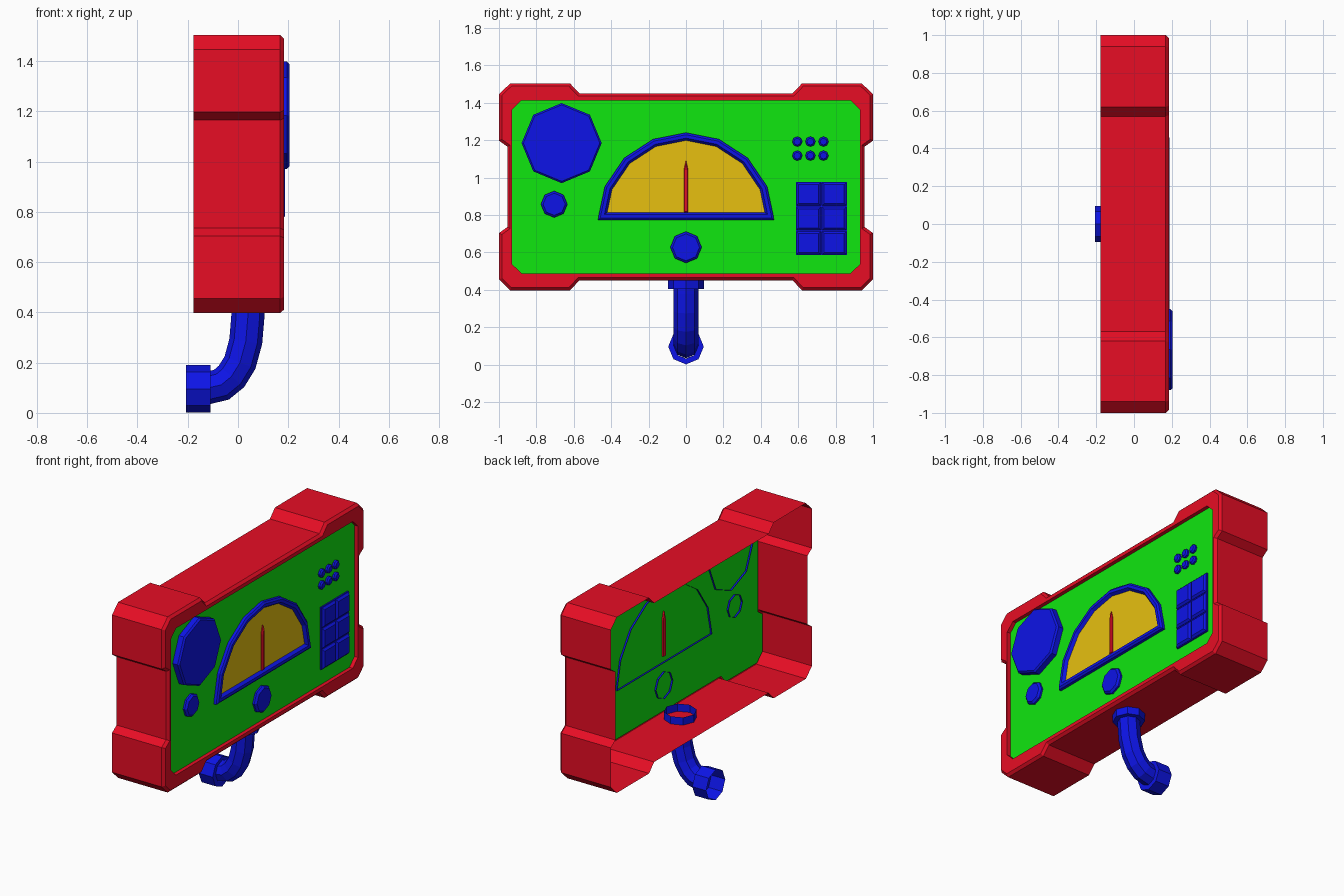
import bpy
import math
from mathutils import Vector

if "Cube" in bpy.data.objects:
    bpy.data.objects.remove(bpy.data.objects["Cube"])

Y = Vector((0, 1, 0))
X = Vector((1, 0, 0))


def material(name, rgb):
    m = bpy.data.materials.new(name)
    m.diffuse_color = (*rgb, 1)
    m.use_nodes = True
    m.node_tree.nodes["Principled BSDF"].inputs["Base Color"].default_value = m.diffuse_color
    return m


RED = material("red", (0.80, 0.004, 0.018))
GREEN = material("green", (0.005, 0.80, 0.005))
BLUE = material("blue", (0.004, 0.007, 0.80))
YELLOW = material("yellow", (0.80, 0.53, 0.005))


def loft(name, rings, mat, start=False, end=False):
    """Skin a stack of equal-length rings, optionally capping the ends."""
    n = len(rings[0])
    verts = [tuple(p) for ring in rings for p in ring]
    faces = []
    for k in range(len(rings) - 1):
        a, b = k * n, (k + 1) * n
        for i in range(n):
            j = (i + 1) % n
            faces.append((a + i, a + j, b + j, b + i))
    if start:
        faces.append(tuple(reversed(range(n))))
    if end:
        faces.append(tuple(range(len(verts) - n, len(verts))))
    me = bpy.data.meshes.new(name)
    me.from_pydata(verts, [], faces)
    me.materials.append(mat)
    ob = bpy.data.objects.new(name, me)
    bpy.context.collection.objects.link(ob)
    return ob


def at(x, loop):
    """Place a (y, z) loop at depth x."""
    return [(x, y, z) for y, z in loop]


def inset(loop, d):
    """Shrink a counter-clockwise loop by d with mitred corners."""
    out = []
    for i in range(len(loop)):
        p, q, r = (Vector(loop[k % len(loop)]) for k in (i - 1, i, i + 1))
        e, f = (q - p).normalized(), (r - q).normalized()
        n1, n2 = Vector((-e.y, e.x)), Vector((-f.y, f.x))
        out.append(tuple(q + (n1 + n2) * d / (1 + n1.dot(n2))))
    return out


def disc(center, axis, r, n=8):
    """Ring of n points around an axis lying in the xz plane."""
    u, v = Y, axis.cross(Y)
    return [Vector(center) + r * (u * math.cos(2 * math.pi * i / n) + v * math.sin(2 * math.pi * i / n))
            for i in range(n)]


def rect(y0, y1, z0, z1):
    return [(y0, z0), (y1, z0), (y1, z1), (y0, z1)]


def four_way(quarter, zc):
    """Mirror a quarter outline into a full loop around height zc."""
    flip = quarter[::-1]
    full = quarter + [(-y, z) for y, z in flip] + [(-y, -z) for y, z in quarter] + [(y, -z) for y, z in flip]
    return [(y, z + zc) for y, z in full]


# Case: open-backed shell with raised corners and a bevelled front rim
outer = four_way([(0.955, 0.215), (1, 0.247), (1, 0.495), (0.94, 0.553), (0.62, 0.553), (0.57, 0.5)], 0.95)
inner = four_way([(0.93, 0.215), (0.93, 0.247), (0.93, 0.413), (0.88, 0.462), (0.62, 0.462), (0.57, 0.462)], 0.95)
loft("case", [at(-0.177, outer), at(0.168, outer), at(0.184, inset(outer, 0.015)),
              at(0.184, inner), at(0.16, inner)], RED)

# Face panel, reaching out behind the rim
loft("panel", [at(0.16, inset(outer, 0.012))], GREEN, end=True)


# Knobs, dial and indicator lamps
def knob(name, y, z, r, top, bevel, n=8):
    loft(name, [disc((0.149, y, z), X, r, n), disc((top - bevel, y, z), X, r, n),
                disc((top, y, z), X, r - bevel, n)], BLUE, end=True)


knob("large_dial", -0.665, 1.184, 0.214, 0.204, 0.01)
knob("small_knob", -0.705, 0.857, 0.071, 0.183, 0.012)
knob("center_knob", 0, 0.627, 0.084, 0.183, 0.012)
for i, y in enumerate((0.595, 0.665, 0.735)):
    for j, z in enumerate((1.117, 1.192)):
        loft(f"lamp_{i}_{j}", [disc((0.16, y, z), X, 0.027), disc((0.172, y, z), X, 0.027),
                               disc((0.18, y, z), X, 0.018)], BLUE, end=True)

# Keypad with six bevelled keys
pad = rect(0.588, 0.86, 0.585, 0.977)
loft("keypad_base", [at(0.16, pad), at(0.168, pad)], BLUE, end=True)
for i in range(2):
    for j in range(3):
        y, z = 0.59 + 0.137 * i, 0.588 + 0.131 * j
        key = rect(y, y + 0.131, z, z + 0.124)
        loft(f"key_{i}_{j}", [at(0.168, key), at(0.171, key), at(0.183, inset(key, 0.012))], BLUE, end=True)

# Meter: bevelled arch bezel, backing and needle
half = [(0.47, 0.772), (0.468, 0.792), (0.434, 0.952), (0.33, 1.105), (0.176, 1.205)]
arch = half + [(0, 1.24)] + [(-y, z) for y, z in half[::-1]]
loft("meter_bezel", [at(0.149, arch), at(0.178, arch), at(0.187, inset(arch, 0.011)),
                     at(0.187, inset(arch, 0.029)), at(0.168, inset(arch, 0.041))], BLUE)
loft("meter_face", [at(0.168, inset(arch, 0.04))], YELLOW, end=True)
needle = [(-0.012, 0.812), (0.012, 0.812), (0.012, 1.04), (0, 1.093), (-0.012, 1.04)]
loft("needle", [at(0.149, needle), at(0.174, needle), at(0.181, inset(needle, 0.005))], RED, start=True, end=True)

# Bent pipe under the case
path = [Vector((x, 0, z)) for x, z in ((0.04, 0.43), (0.039, 0.38), (0.031, 0.285), (0.008, 0.2),
                                       (-0.026, 0.145), (-0.066, 0.112), (-0.115, 0.1))]
rings = []
for i, p in enumerate(path):
    t = (path[min(i + 1, len(path) - 1)] - path[max(i - 1, 0)]).normalized()
    if i == len(path) - 1:
        t = -X
    rings.append(disc(p, t, 0.066))
loft("pipe", rings, BLUE, end=True)


# Pipe collars: open octagonal cups
def collar(name, base, axis, length):
    base = Vector(base)
    loft(name, [disc(base, axis, 0.064), disc(base, axis, 0.095), disc(base + axis * length, axis, 0.095)], BLUE)


collar("upper_collar", (0.04, 0, 0.403), Vector((0, 0, 1)), 0.095)
collar("lower_collar", (-0.11, 0, 0.096), -X, 0.097)
